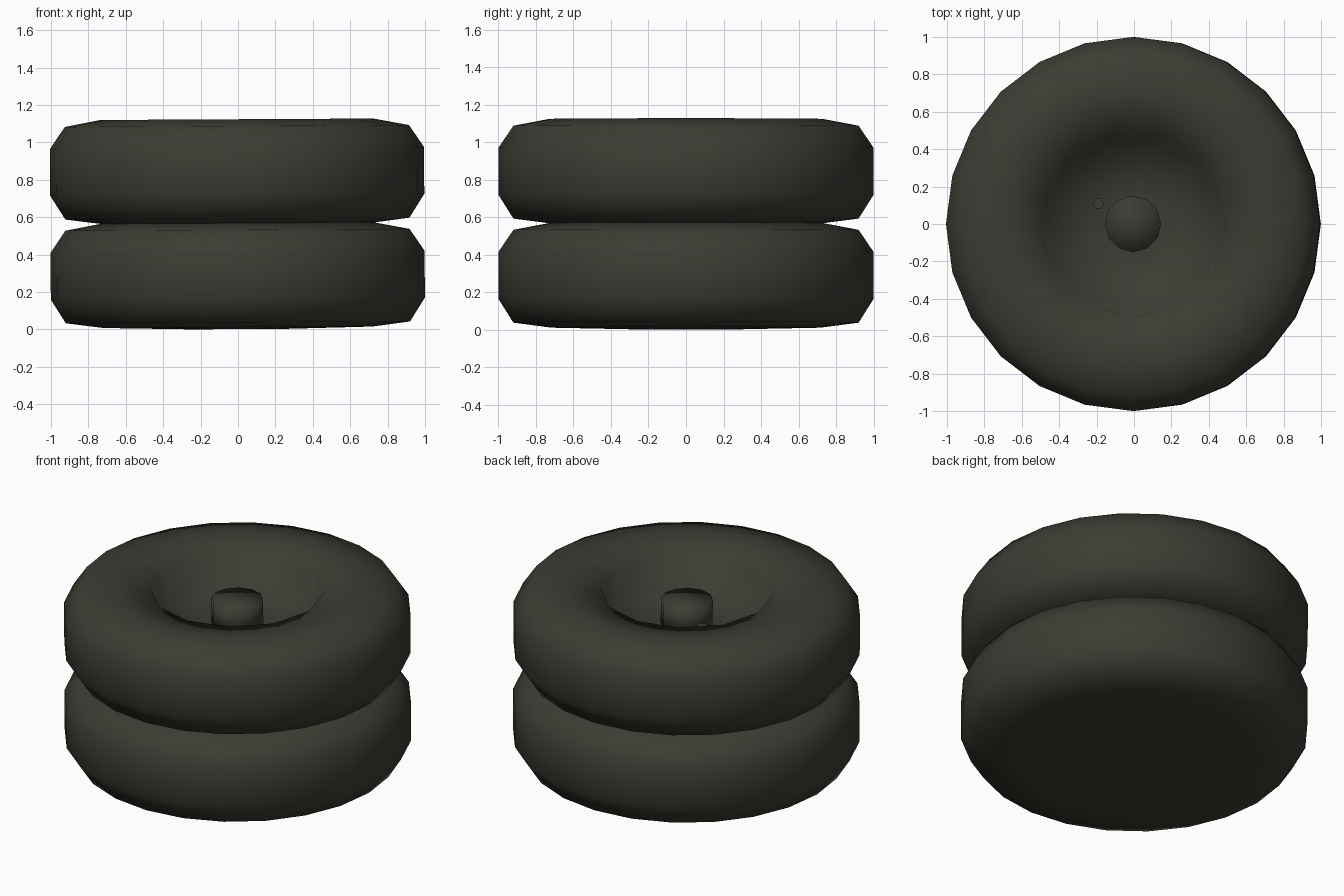
import bpy, bmesh, math
from mathutils import Matrix

if "Cube" in bpy.data.objects:
    bpy.data.objects.remove(bpy.data.objects["Cube"])

rubber = bpy.data.materials.new("dark_rubber")
rubber.diffuse_color = (0.045, 0.044, 0.033, 1)
rubber.use_nodes = True
rubber.node_tree.nodes["Principled BSDF"].inputs["Base Color"].default_value = rubber.diffuse_color
SEG = 24
TILT = Matrix.Rotation(-0.0055, 4, 'Y')   # the stack leans very slightly


def finish(bm, name, angle):
    bmesh.ops.recalc_face_normals(bm, faces=bm.faces)
    me = bpy.data.meshes.new(name)
    bm.to_mesh(me)
    bm.free()
    ob = bpy.data.objects.new(name, me)
    bpy.context.collection.objects.link(ob)
    me.materials.append(rubber)
    bpy.ops.object.select_all(action='DESELECT')
    ob.select_set(True)
    bpy.context.view_layer.objects.active = ob
    bpy.ops.object.shade_smooth_by_angle(angle=math.radians(angle))
    return ob


def revolve(name, profile, base, angle=75):
    """Lathe (radius, height, coarse); coarse rings read as 12-sided."""
    bm = bmesh.new()
    rings = []
    for r, z, coarse in profile:
        ring = []
        for i in range(SEG):
            a = 2 * math.pi * i / SEG
            k = r * math.cos(math.pi / 12) if coarse and i % 2 else r
            ring.append(bm.verts.new(TILT @ Matrix.Translation(
                (k * math.cos(a), k * math.sin(a), z + base)).translation))
        rings.append(ring)
    for lo, hi in zip(rings, rings[1:]):
        for i in range(SEG):
            j = (i + 1) % SEG
            bm.faces.new((lo[i], lo[j], hi[j], hi[i]))
    # close both ends with a fan
    for ring, z in ((rings[0], profile[0][1]), (rings[-1], profile[-1][1])):
        c = bm.verts.new(TILT @ Matrix.Translation((0, 0, z + base)).translation)
        for i in range(SEG):
            bm.faces.new((c, ring[i], ring[(i + 1) % SEG]))
    return finish(bm, name, angle)


# tyre: base, bulging tread, shoulder, dished centre
TYRE = [(0.25, 0.002, 0), (0.72, 0.012, 0), (0.92, 0.038, 0), (1.0, 0.165, 0),
        (1.0, 0.415, 0), (0.92, 0.533, 0), (0.73, 0.569, 0),
        (0.50, 0.525, 1), (0.46, 0.35, 1), (0.15, 0.32, 1)]
# hub stub in the middle of the dish
HUB = [(0.15, 0.30, 1), (0.15, 0.475, 1)]

for label, base in (("lower", 0.0), ("upper", 0.555)):
    revolve(label + "_tyre", TYRE, base)
    revolve(label + "_hub", HUB, base, 100)
    # small six-sided valve stem
    bm = bmesh.new()
    bmesh.ops.create_cone(bm, cap_ends=True, segments=6, radius1=0.03,
                          radius2=0.03, depth=0.08,
                          matrix=Matrix.Translation((-0.19, 0.11, base + 0.36))
                          @ Matrix.Rotation(math.radians(30), 4, 'Z'))
    finish(bm, label + "_valve", 40)
